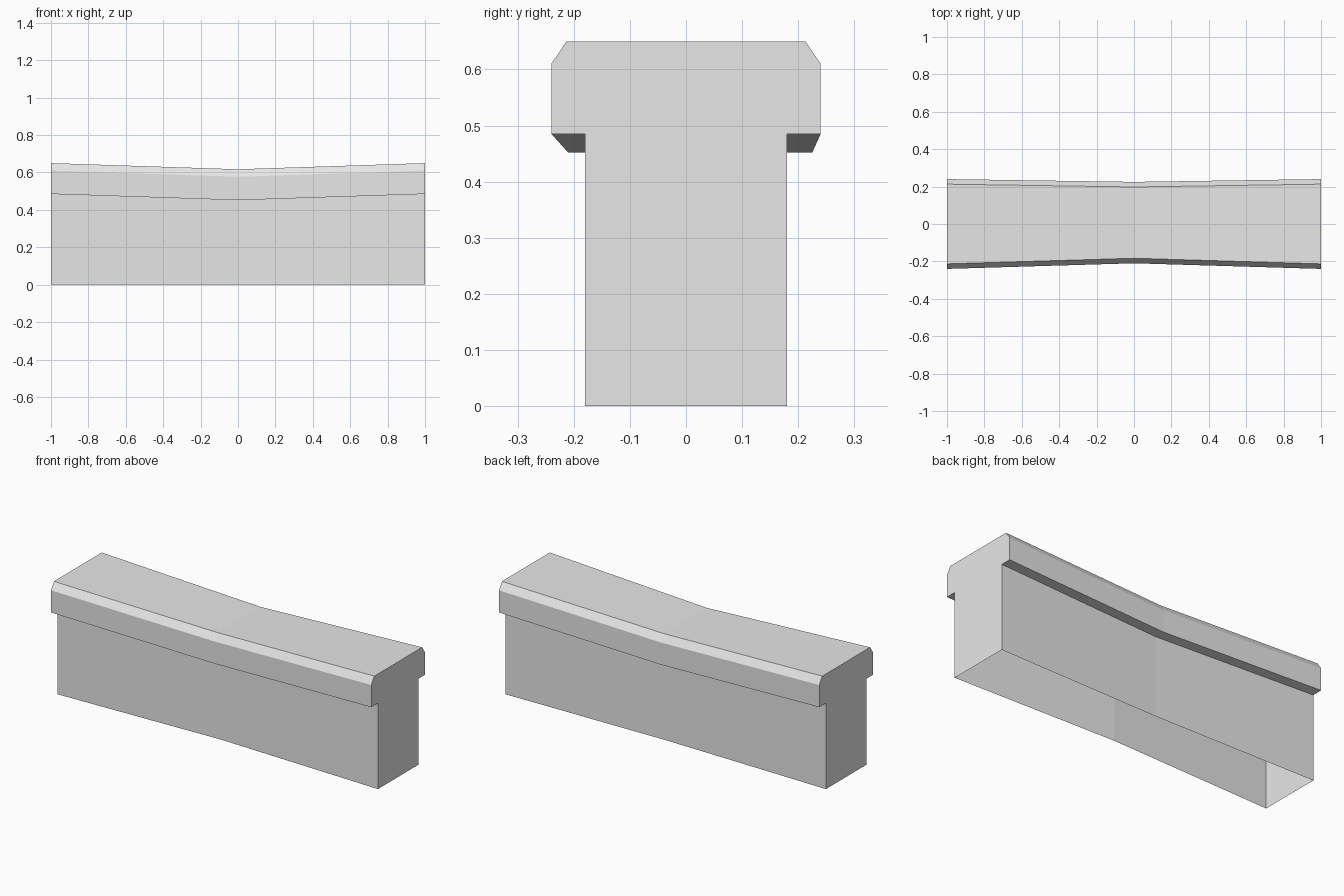
import bpy
import bmesh

cube = bpy.data.objects.get("Cube")
if cube:
    bpy.data.objects.remove(cube)

stone = bpy.data.materials.new("grey_stone")
stone.use_nodes = True
GREY = (0.8, 0.8, 0.8, 1)
stone.diffuse_color = GREY
stone.node_tree.nodes["Principled BSDF"].inputs["Base Color"].default_value = GREY

# Half cross-section as (half width, height), from the foot up to the cap's top
HALF = [(0.18, 0), (0.18, 0.485), (0.24, 0.485), (0.24, 0.61), (0.213, 0.65)]
SAG = 0.033
# Stations along the wall: x, front inset, back inset, sag
STATIONS = [(-1, 0, 0, 0), (0, 0.03, 0.015, SAG), (1, 0, 0, 0)]


def section(bm, x, front, back, sag):
    """One cross-section, running from the front foot over the top to the back foot."""
    pts = [(-w + front, z - sag if z else 0) for w, z in HALF]
    pts += [(w - back, z - sag if z else 0) for w, z in reversed(HALF)]
    return [bm.verts.new((x, y, z)) for y, z in pts]


# Wall and coping lofted through the stations, open underneath
bm = bmesh.new()
rings = [section(bm, *s) for s in STATIONS]
for a, b in zip(rings, rings[1:]):
    for i in range(len(a) - 1):
        bm.faces.new((a[i], b[i], b[i + 1], a[i + 1]))

# Closed ends
bm.faces.new(rings[0])
bm.faces.new(rings[-1][::-1])
bmesh.ops.recalc_face_normals(bm, faces=bm.faces)

mesh = bpy.data.meshes.new("low_wall")
bm.to_mesh(mesh)
bm.free()
mesh.materials.append(stone)
wall = bpy.data.objects.new("low_wall", mesh)
bpy.context.collection.objects.link(wall)
